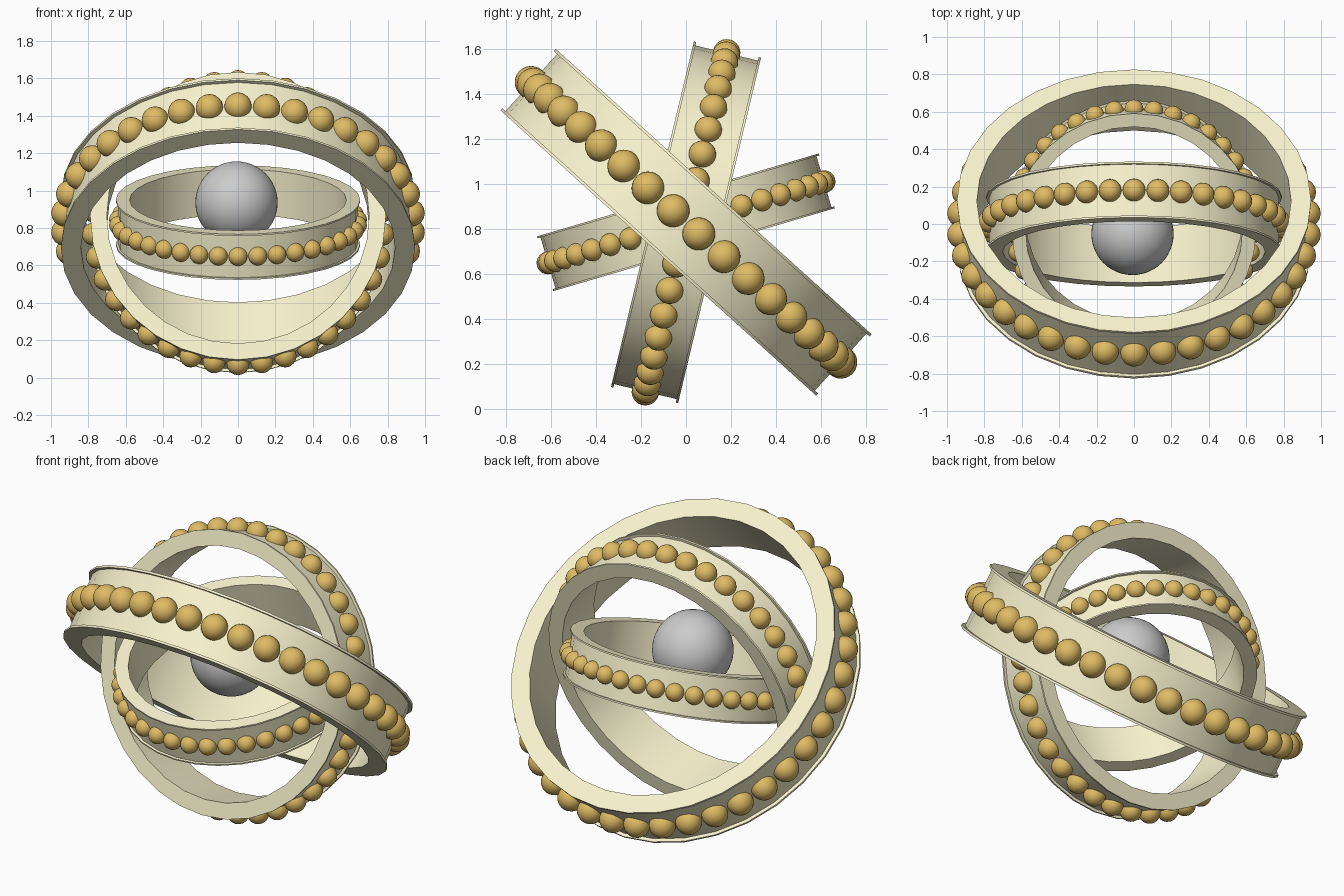
import bpy, bmesh
from math import radians, sin, cos, pi
from mathutils import Matrix, Vector

if "Cube" in bpy.data.objects:
    bpy.data.objects.remove(bpy.data.objects["Cube"])

CENTRE = Vector((0, 0, 0.829))


def material(name, rgb):
    m = bpy.data.materials.new(name)
    m.diffuse_color = (*rgb, 1)
    m.use_nodes = True
    m.node_tree.nodes["Principled BSDF"].inputs["Base Color"].default_value = m.diffuse_color
    return m


def finish(name, bm, mat=None, angle=30):
    bmesh.ops.recalc_face_normals(bm, faces=bm.faces)
    me = bpy.data.meshes.new(name)
    bm.to_mesh(me)
    bm.free()
    ob = bpy.data.objects.new(name, me)
    bpy.context.collection.objects.link(ob)
    if mat:
        me.materials.append(mat)
    bpy.context.view_layer.objects.active = ob
    ob.select_set(True)
    bpy.ops.object.shade_smooth_by_angle(angle=radians(angle))
    ob.select_set(False)
    return ob


def band(name, s, mat, sides=32):
    # flat band with a thin raised lip along both outer edges
    half = [(0.84, 0.184), (0.947, 0.184), (0.947, 0.171), (0.928, 0.171)]
    profile = half + [(r, -h) for r, h in reversed(half)]
    bm = bmesh.new()
    loops = []
    for i in range(sides):
        a = 2 * pi * i / sides
        loops.append([bm.verts.new((r * s * cos(a), r * s * sin(a), h * s)) for r, h in profile])
    n = len(profile)
    for i in range(sides):
        p, q = loops[i], loops[(i + 1) % sides]
        for j in range(n):
            k = (j + 1) % n
            bm.faces.new((p[j], q[j], q[k], p[k]))
    return finish(name, bm, mat)


def beads(name, s, mat, count=38):
    # row of balls half sunk in the band
    bm = bmesh.new()
    for i in range(count):
        a = pi / 2 + 2 * pi * i / count
        bmesh.ops.create_uvsphere(bm, u_segments=20, v_segments=12, radius=0.073 * s,
                                  matrix=Matrix.Translation((0.929 * s * cos(a), 0.929 * s * sin(a), 0)))
    return finish(name, bm, mat, 60)


straw = material("straw", (0.95, 0.90, 0.62))
amber = material("amber", (0.74, 0.50, 0.13))

# three nested rings tilted about the x axis
for label, scale, tilt in (("outer", 1.0, -42.1), ("middle", 0.835, 76.5), ("inner", 0.69, 16.4)):
    for ob in (band(label + "_ring", scale, straw), beads(label + "_ring_beads", scale, amber)):
        ob.location = CENTRE
        ob.rotation_euler.x = radians(tilt)

# central ball
bm = bmesh.new()
bmesh.ops.create_uvsphere(bm, u_segments=48, v_segments=24, radius=0.22)
finish("central_ball", bm).location = (-0.008, -0.053, 0.936)
